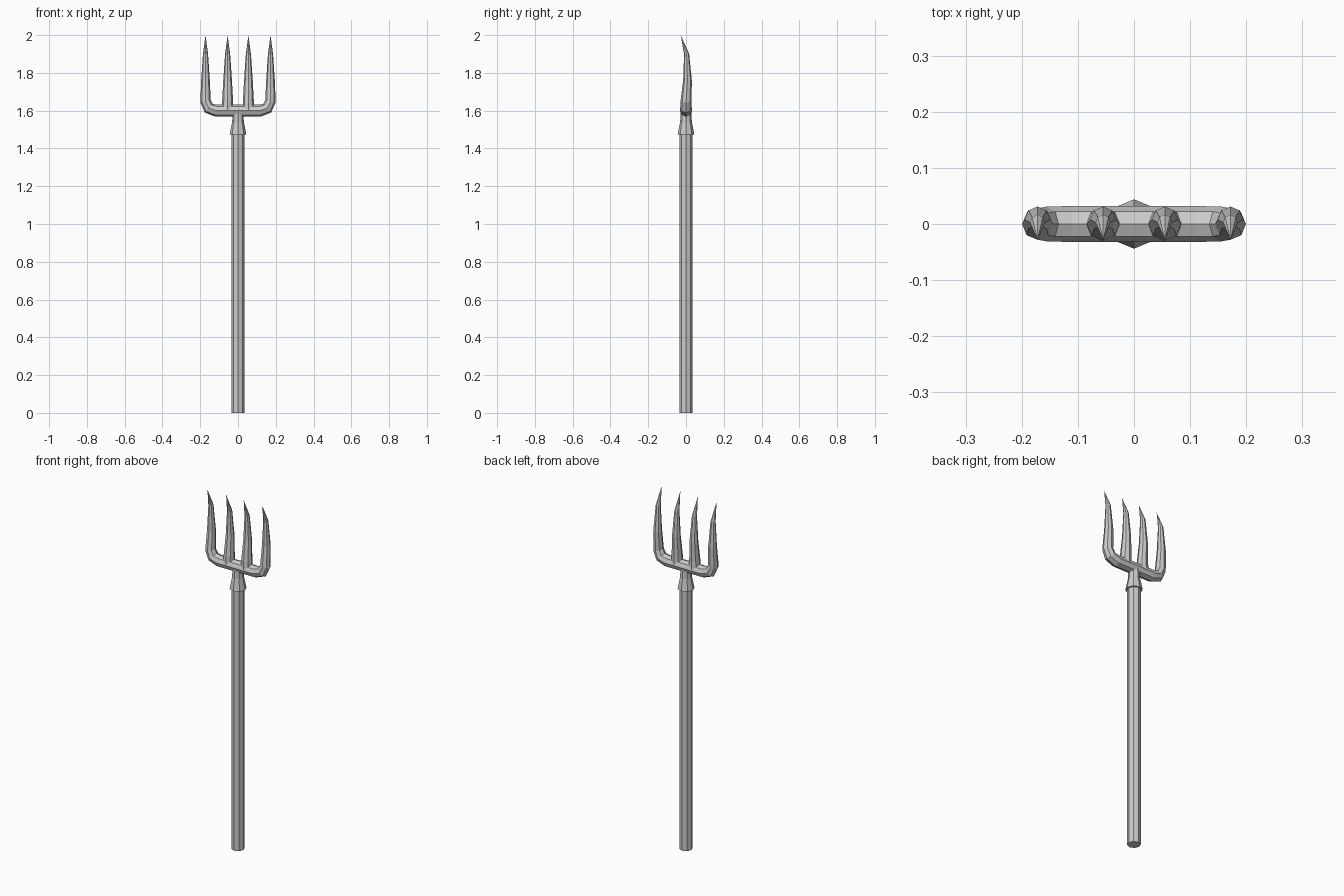
import bpy
from math import cos, sin, tau
from mathutils import Vector

if "Cube" in bpy.data.objects:
    bpy.data.objects.remove(bpy.data.objects["Cube"])

SIDES = 8


def sweep(name, points):
    """Skin octagonal rings along (x, y, z, radius) points; radius 0 makes a tip."""
    pos = [Vector(p[:3]) for p in points]
    verts, rings, faces = [], [], []
    for i, p in enumerate(points):
        a, b = pos[max(i - 1, 0)], pos[min(i + 1, len(pos) - 1)]
        if 0 < i < len(pos) - 1:
            t = (pos[i] - a).normalized() + (b - pos[i]).normalized()
        else:
            t = b - a
        t.normalize()
        n = Vector((0, 1, 0)).cross(t).normalized()
        m = t.cross(n)
        k = SIDES if p[3] > 0 else 1
        start = len(verts)
        for j in range(k):
            ang = tau * j / SIDES
            verts.append(pos[i] + p[3] * (cos(ang) * n + sin(ang) * m))
        rings.append([start + j % k for j in range(SIDES)])
    for lo, hi in zip(rings, rings[1:]):
        for j in range(SIDES):
            q = (lo[j], lo[(j + 1) % SIDES], hi[(j + 1) % SIDES], hi[j])
            faces.append(tuple(dict.fromkeys(q)))
    for ring, flip in ((rings[0], True), (rings[-1], False)):
        if ring[0] != ring[1]:
            faces.append(ring[::-1] if flip else ring)
    mesh = bpy.data.meshes.new(name)
    mesh.from_pydata(verts, [], faces)
    mesh.update()
    ob = bpy.data.objects.new(name, mesh)
    bpy.context.collection.objects.link(ob)
    return ob


# Shared curved blade: y, z, radius from base to tip
blade = [(0.008, 1.76, 0.023), (0.003, 1.90, 0.0135), (-0.028, 2.0, 0)]

# Wooden handle
sweep("handle", [(0, 0, 0, 0.034), (0, 0, 1.50, 0.034)])

# Flared socket and neck under the crossbar
sweep("socket", [(0, 0, 1.475, 0.044), (0, 0, 1.54, 0.031), (0, 0, 1.60, 0.028)])

# Crossbar bending up into the two outer tines
half = [(0.115, 0, 1.60, 0.032), (0.155, 0, 1.613, 0.031), (0.172, 0, 1.65, 0.028)]
half += [(0.172, y, z, r) for y, z, r in blade]
left = [(-x, y, z, r) for x, y, z, r in reversed(half)]
sweep("crossbar_and_outer_tines", left + half)

# Two inner tines
for side, x in (("left", -0.055), ("right", 0.055)):
    sweep("inner_tine_" + side,
          [(x, 0, 1.60, 0.031), (x, 0, 1.65, 0.029)]
          + [(x, y, z, r) for y, z, r in blade])
